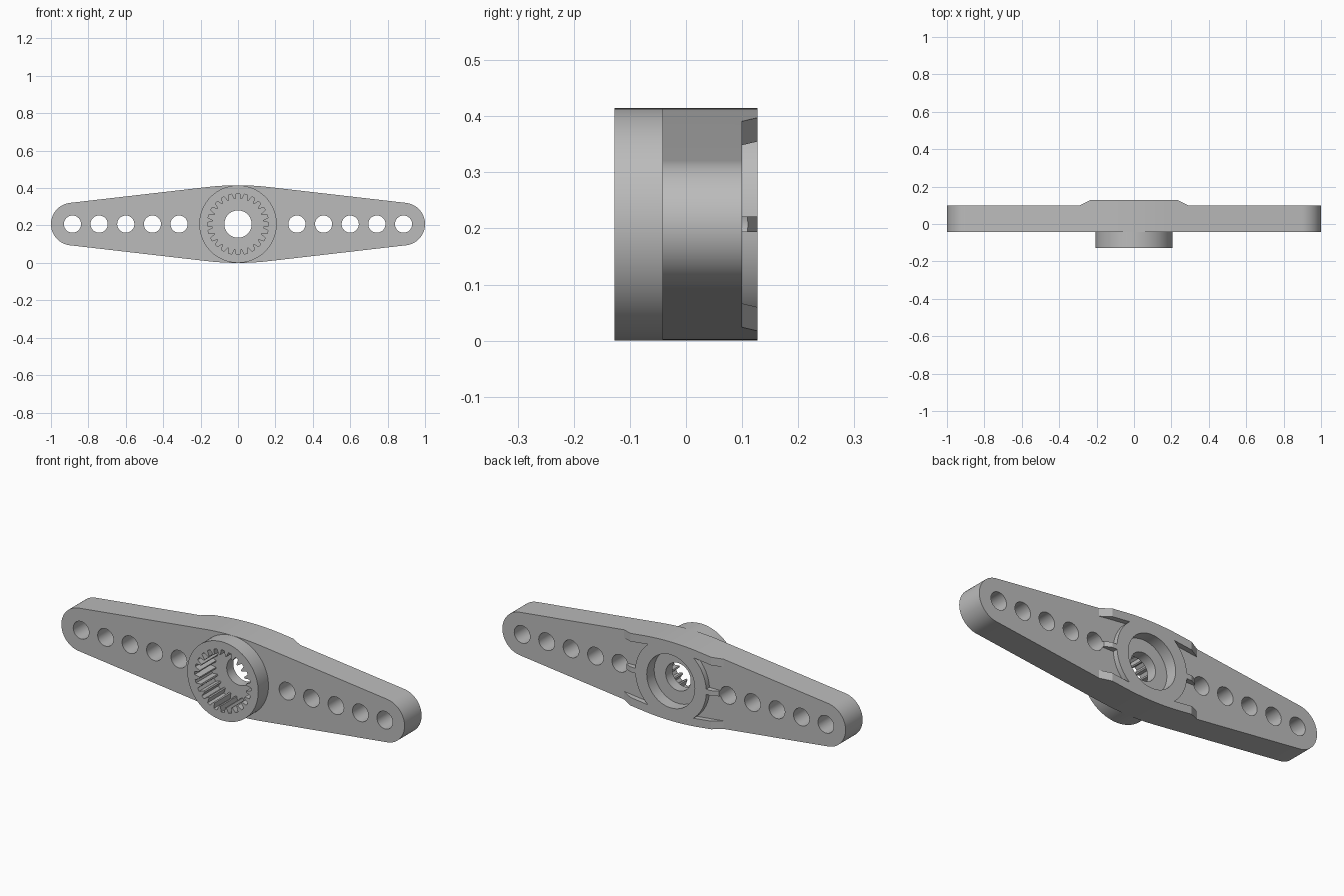
import bpy, bmesh
from math import sin, cos, asin, sqrt, radians, pi

if "Cube" in bpy.data.objects:
    bpy.data.objects.remove(bpy.data.objects["Cube"])

MID = 0.2075                                  # height of the centre line
FRONT, ARM_FRONT, ARM_BACK, BACK = -0.127, -0.042, 0.1, 0.127

grey = bpy.data.materials.new("grey plastic")
grey.use_nodes = True
grey.diffuse_color = (0.5, 0.5, 0.5, 1)
grey.node_tree.nodes["Principled BSDF"].inputs["Base Color"].default_value = (0.5, 0.5, 0.5, 1)


def arc(cx, cz, r, a0, a1, n):
    """Points on an arc, angles in radians."""
    steps = [a0 + (a1 - a0) * i / n for i in range(n + 1)]
    return [(cx + r * cos(a), cz + r * sin(a)) for a in steps]


def solid(name, base, offset):
    """Extrude a base polygon along an offset."""
    bm = bmesh.new()
    face = bm.faces.new([bm.verts.new(p) for p in base])
    new = bmesh.ops.extrude_face_region(bm, geom=[face])["geom"]
    bmesh.ops.translate(bm, vec=offset, verts=[v for v in new if isinstance(v, bmesh.types.BMVert)])
    bmesh.ops.recalc_face_normals(bm, faces=bm.faces)
    mesh = bpy.data.meshes.new(name)
    bm.to_mesh(mesh)
    bm.free()
    mesh.materials.append(grey)
    obj = bpy.data.objects.new(name, mesh)
    bpy.context.collection.objects.link(obj)
    return obj


def plate(name, points, y0, y1):
    return solid(name, [(x, y0, z + MID) for x, z in points], (0, y1 - y0, 0))


def cylinder(name, x, r, y0, y1, n=32):
    return plate(name, arc(x, 0, r, 0, 2 * pi, n)[:-1], y0, y1)


def combine(target, tool, operation):
    tool.hide_render = True
    mod = target.modifiers.new("combine", 'BOOLEAN')
    mod.operation, mod.solver, mod.object = operation, 'EXACT', tool
    bpy.context.view_layer.objects.active = target
    bpy.ops.object.modifier_apply(modifier=mod.name)
    bpy.data.objects.remove(tool)


# Arm outline: shallow crown, straight taper, round tips
CROWN, TIP, TIP_X = 1.44, 0.114, 0.886
lean = radians(83.42)
top = arc(0, MID - CROWN, CROWN, pi - lean, lean, 16)
right = arc(TIP_X, 0, TIP, lean, -lean, 32)
outline = top + right + [(-x, -z) for x, z in top + right]
arm = plate("double_arm", outline, ARM_FRONT, BACK)

# Front hub
combine(arm, cylinder("hub", 0, 0.207, FRONT, 0, 96), 'UNION')

# Rear boss: sloped ends and pockets that leave ribs beside the disc
DISC, RIB = 0.207, 0.0135
slope = 0.1153
inner = 0.1745                                # rib inner edge height at x = 0
q = inner * slope
meet = (q + sqrt(q * q - (1 + slope ** 2) * (inner ** 2 - DISC ** 2))) / (1 + slope ** 2)
a0, a1 = asin(RIB / DISC), asin((inner - slope * meet) / DISC)
for s in (1, -1):
    end = [(0.235, BACK), (0.29, ARM_BACK), (1.1, ARM_BACK), (1.1, 0.2), (0.2352, 0.2)]
    combine(arm, solid("end_cut", [(s * x, y, -0.1) for x, y in end], (0, 0, 0.7)), 'DIFFERENCE')
    for t in (1, -1):
        pocket = arc(0, 0, DISC, a0, a1, 16) + [(0.31, inner - slope * 0.31), (0.31, RIB)]
        combine(arm, plate("pocket", [(s * x, t * z) for x, z in pocket], ARM_BACK, 0.2), 'DIFFERENCE')

# Mounting holes
for s in (1, -1):
    for i in range(5):
        combine(arm, cylinder("hole", s * (0.315 + 0.1425 * i), 0.046, -0.2, 0.2), 'DIFFERENCE')

# Splined socket, screw hole and rear counterbore
TEETH = 24
spline = []
for i in range(TEETH):
    for f, r in ((-0.2, 0.164), (0.2, 0.164), (0.4, 0.136), (0.6, 0.136)):
        a = 2 * pi * (i + f) / TEETH
        spline.append((r * cos(a), r * sin(a)))
combine(arm, plate("socket", spline, -0.2, 0.01), 'DIFFERENCE')
combine(arm, cylinder("screw_hole", 0, 0.073, -0.2, 0.2, 48), 'DIFFERENCE')
combine(arm, cylinder("counterbore", 0, 0.14, 0.065, 0.2, 64), 'DIFFERENCE')

bpy.ops.object.select_all(action='DESELECT')
arm.select_set(True)
bpy.context.view_layer.objects.active = arm
bpy.ops.object.shade_smooth_by_angle(angle=radians(25))
